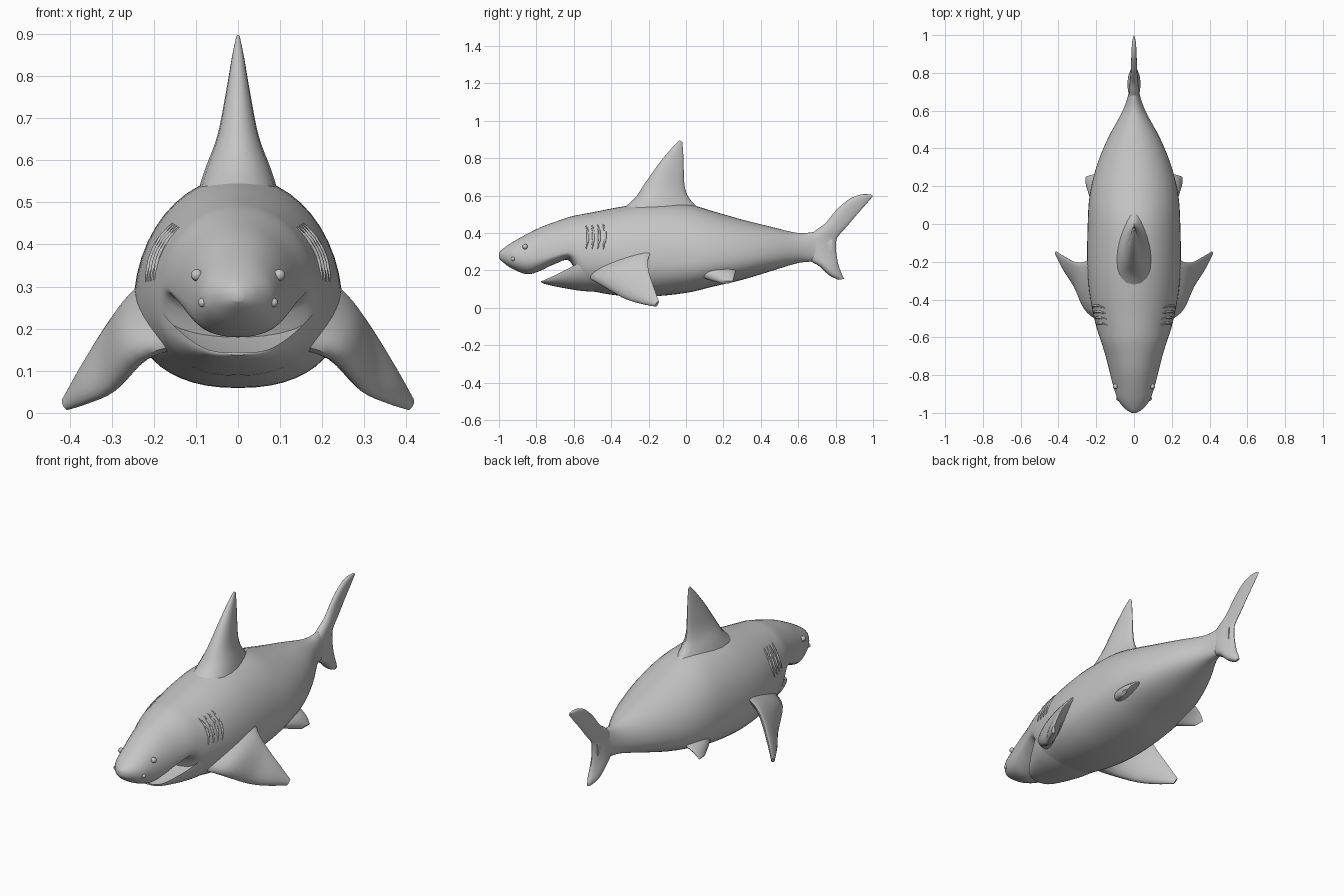
import bpy, bmesh, math
from mathutils import Vector

if "Cube" in bpy.data.objects:
    bpy.data.objects.remove(bpy.data.objects["Cube"])

grey = bpy.data.materials.new("shark grey")
grey.diffuse_color = (0.56, 0.56, 0.56, 1)
grey.use_nodes = True
grey.node_tree.nodes["Principled BSDF"].inputs["Base Color"].default_value = grey.diffuse_color


def smooth_rows(rows, steps):
    """Catmull-Rom interpolation through rows of numbers."""
    out = []
    for i in range(len(rows) - 1):
        a, b, c, d = (rows[min(max(i + k, 0), len(rows) - 1)] for k in (-1, 0, 1, 2))
        for s in range(steps):
            t = s / steps
            out.append([0.5 * (2 * q + (r - p) * t + (2 * p - 5 * q + 4 * r - u) * t * t
                               + (3 * q - p - 3 * r + u) * t ** 3)
                        for p, q, r, u in zip(a, b, c, d)])
    out.append(list(rows[-1]))
    return out


def finish(bm, name, mirror=False):
    bmesh.ops.recalc_face_normals(bm, faces=bm.faces)
    me = bpy.data.meshes.new(name)
    bm.to_mesh(me)
    bm.free()
    me.materials.append(grey)
    ob = bpy.data.objects.new(name, me)
    bpy.context.collection.objects.link(ob)
    bpy.ops.object.select_all(action='DESELECT')
    ob.select_set(True)
    bpy.context.view_layer.objects.active = ob
    bpy.ops.object.shade_smooth_by_angle(angle=math.radians(45))
    if mirror:
        ob.modifiers.new("mirror", 'MIRROR').use_mirror_merge = False
    return ob


def add_loft(bm, rings):
    """Skin closed rings of points and cap both ends."""
    loops = [[bm.verts.new(p) for p in ring] for ring in rings]
    n = len(loops[0])
    for a, b in zip(loops, loops[1:]):
        for i in range(n):
            j = (i + 1) % n
            bm.faces.new((a[i], a[j], b[j], b[i]))
    bm.faces.new(loops[0])
    bm.faces.new(loops[-1])


def body_point(row, ang):
    """Row is y, bottom, top, half width, height of widest point."""
    y, bottom, top, w, mid = row
    c, s = math.cos(ang), math.sin(ang)
    if s >= 0:
        return Vector((w * c, y, mid + (top - mid) * s))
    e = 2 / 2.3
    return Vector((w * math.copysign(abs(c) ** e, c), y, mid - (mid - bottom) * abs(s) ** e))


def trunk(name, rows, sides=48):
    bm = bmesh.new()
    add_loft(bm, [[body_point(r, 2 * math.pi * i / sides) for i in range(sides)]
                  for r in smooth_rows(rows, 4)])
    return finish(bm, name)


def fin(name, rows, mirror=False, sides=20):
    """Row is leading point, trailing point, half thickness."""
    first, last = rows[0], rows[-1]
    chord = Vector(first[1]) - Vector(first[0])
    span = Vector(last[0]) + Vector(last[1]) - Vector(first[0]) - Vector(first[1])
    normal = chord.cross(span).normalized()
    rings = []
    for r in smooth_rows([(*a, *b, t) for a, b, t in rows], 4):
        lead, trail, t = Vector(r[:3]), Vector(r[3:6]), r[6]
        ring = []
        for i in range(sides):
            a = 2 * math.pi * i / sides
            c, s = math.cos(a), math.sin(a)
            ring.append((lead + trail) / 2 + (lead - trail) / 2 * c
                        + normal * t * s * (1 + 0.35 * c))
        rings.append(ring)
    bm = bmesh.new()
    add_loft(bm, rings)
    return finish(bm, name, mirror)


# Body with the snout and the roof of the mouth
body_rows = [
    (-1.00, .265, .295, .012, .28), (-.98, .245, .315, .045, .28),
    (-.93, .21, .35, .085, .275), (-.85, .18, .395, .112, .265),
    (-.78, .198, .43, .13, .27), (-.70, .235, .46, .15, .285),
    (-.62, .25, .487, .175, .30), (-.56, .11, .50, .195, .28),
    (-.48, .085, .515, .215, .27), (-.35, .065, .54, .238, .26),
    (-.20, .06, .56, .248, .25), (0, .08, .555, .245, .25),
    (.15, .115, .515, .235, .26), (.30, .15, .472, .20, .27),
    (.45, .195, .435, .14, .29), (.60, .24, .40, .06, .31),
    (.70, .25, .405, .027, .32), (.78, .27, .38, .02, .325)]
trunk("body", body_rows)

# Lower jaw, hollow on top with a raised lip
trunk("lower_jaw", [
    (-.775, .137, .145, .02, .142), (-.755, .128, .14, .07, .15),
    (-.70, .115, .15, .115, .175), (-.62, .10, .17, .16, .215),
    (-.55, .09, .19, .19, .25), (-.46, .085, .20, .205, .26)])

# Dorsal fin
fin("dorsal_fin", [
    ((0, -.38, .50), (0, .13, .48), .10), ((0, -.28, .58), (0, .03, .57), .075),
    ((0, -.22, .665), (0, -.005, .64), .047), ((0, -.15, .765), (0, -.012, .74), .028),
    ((0, -.08, .85), (0, -.015, .83), .014), ((0, -.035, .897), (0, -.02, .887), .004)])

# Tail fin, from the lower tip to the upper tip
fin("tail_fin", [
    ((0, .815, .15), (0, .845, .155), .006), ((0, .765, .175), (0, .832, .185), .025),
    ((0, .71, .225), (0, .815, .23), .033), ((0, .66, .26), (0, .803, .30), .03),
    ((0, .64, .36), (0, .803, .355), .025), ((0, .69, .412), (0, .815, .385), .022),
    ((0, .745, .452), (0, .86, .435), .018), ((0, .805, .525), (0, .91, .495), .015),
    ((0, .875, .583), (0, .955, .545), .013), ((0, .935, .606), (0, .985, .58), .01),
    ((0, .985, .607), (0, 1.0, .597), .004)])

# Paired fins
fin("pectoral_fin", [
    ((.15, -.52, .16), (.20, -.16, .33), .05), ((.235, -.47, .13), (.262, -.20, .27), .04),
    ((.30, -.34, .055), (.315, -.20, .20), .028), ((.36, -.25, .025), (.365, -.175, .12), .02),
    ((.408, -.165, .008), (.414, -.145, .035), .009)], mirror=True)
fin("pelvic_fin", [
    ((.16, .02, .20), (.17, .27, .21), .035), ((.21, .10, .165), (.225, .26, .175), .025),
    ((.245, .19, .135), (.255, .25, .14), .01)], mirror=True)

# Gill slits: thin ridges that follow the flank
bm = bmesh.new()
fine_rows = smooth_rows(body_rows, 20)
for k in range(4):
    rings = []
    for i in range(11):
        t = i / 10
        y = -.535 + .03 * k + .012 * math.sin(math.pi * t)
        row = min(fine_rows, key=lambda r: abs(r[0] - y))
        p = body_point(row, math.radians(10 + 36 * t))
        out = Vector((p.x, 0, p.z - row[4])).normalized()
        size = .002 + .005 * math.sin(math.pi * t)
        rings.append([p + out * size * math.cos(a) + Vector((0, size * math.sin(a), 0))
                      for a in (j * math.pi / 4 for j in range(8))])
    add_loft(bm, rings)
finish(bm, "gill_slits", mirror=True)

# Eyes and nostrils
for name, pos, size in (("eye", (.098, -.86, .327), .014), ("nostril", (.084, -.925, .262), .011)):
    bm = bmesh.new()
    bmesh.ops.create_uvsphere(bm, u_segments=16, v_segments=10, radius=size)
    bmesh.ops.translate(bm, verts=bm.verts, vec=pos)
    finish(bm, name, mirror=True)
